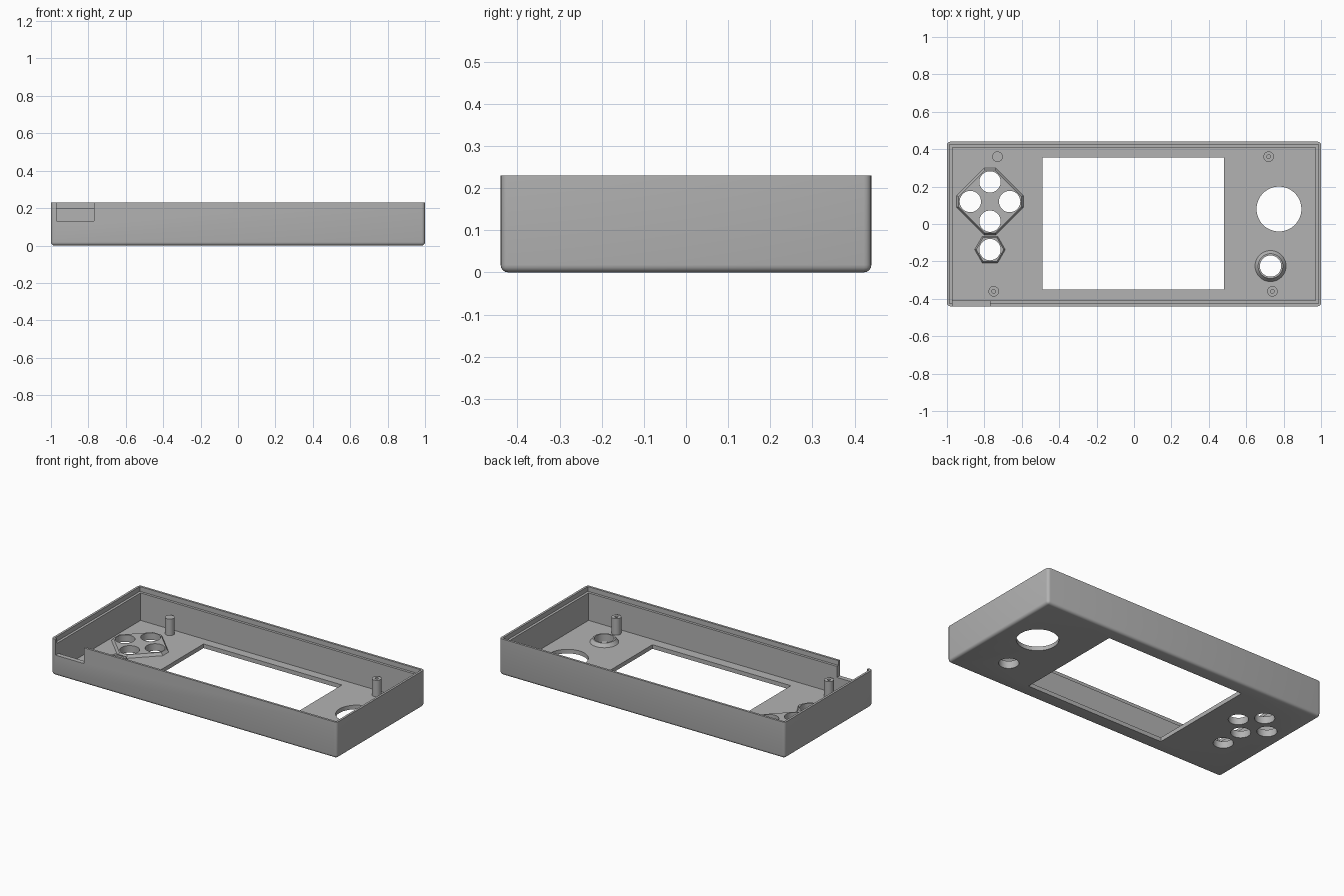
import bpy, bmesh
from math import cos, sin, pi

cube = bpy.data.objects.get("Cube")
if cube:
    bpy.data.objects.remove(cube, do_unlink=True)

W, D, H = 1.0, 0.44, 0.23      # half width, half depth, height
FLOOR, LIP = 0.026, 0.2        # floor top and lip ledge heights
PAD = FLOOR + 0.018            # top of the raised button pads

grey = bpy.data.materials.new("plain grey plastic")
grey.use_nodes = True
grey.diffuse_color = (0.45, 0.45, 0.45, 1)
grey.node_tree.nodes["Principled BSDF"].inputs["Base Color"].default_value = (0.45, 0.45, 0.45, 1)


def make(name, bm):
    bmesh.ops.recalc_face_normals(bm, faces=bm.faces)
    mesh = bpy.data.meshes.new(name)
    bm.to_mesh(mesh)
    bm.free()
    mesh.materials.append(grey)
    ob = bpy.data.objects.new(name, mesh)
    bpy.context.collection.objects.link(ob)
    return ob


def prism(name, centre, outline, z0, z1, taper=1.0):
    """Extrude an outline around a centre, shrinking it towards the top."""
    bm = bmesh.new()
    cx, cy = centre
    low = [bm.verts.new((cx + x, cy + y, z0)) for x, y in outline]
    high = [bm.verts.new((cx + x * taper, cy + y * taper, z1)) for x, y in outline]
    bm.faces.new(low)
    bm.faces.new(high)
    n = len(outline)
    for i in range(n):
        j = (i + 1) % n
        bm.faces.new((low[i], low[j], high[j], high[i]))
    return make(name, bm)


def ring(r, n=48):
    return [(r * cos(2 * pi * i / n), r * sin(2 * pi * i / n)) for i in range(n)]


def box(name, x0, x1, y0, y1, z0, z1):
    return prism(name, (0, 0), [(x0, y0), (x1, y0), (x1, y1), (x0, y1)], z0, z1)


def cut(target, cutter):
    """Subtract the cutter for good and remove it."""
    mod = target.modifiers.new("cut", "BOOLEAN")
    mod.operation, mod.solver, mod.object = "DIFFERENCE", "EXACT", cutter
    dg = bpy.context.evaluated_depsgraph_get()
    mesh = bpy.data.meshes.new_from_object(target.evaluated_get(dg))
    target.modifiers.clear()
    target.data = mesh
    bpy.data.objects.remove(cutter, do_unlink=True)


def drill(target, centre, r, z0=-0.1, z1=0.5):
    cut(target, prism("drill", centre, ring(r), z0, z1))


# Outer shell with rounded sides and bottom edge
shell = box("case_shell", -W, W, -D, D, 0, H)
bm = bmesh.new()
bm.from_mesh(shell.data)
edges = [e for e in bm.edges if min(v.co.z for v in e.verts) < 0.01]
bmesh.ops.bevel(bm, geom=edges, offset=0.018, segments=4, profile=0.5, affect="EDGES")
bm.to_mesh(shell.data)
bm.free()

# Cavity, lip ledge, screen window and cable notch
cut(shell, box("cavity", -W + 0.03, W - 0.03, -D + 0.03, D - 0.03, FLOOR, 0.5))
cut(shell, box("lip", -W + 0.014, W - 0.014, -D + 0.014, D - 0.014, LIP, 0.5))
cut(shell, box("window", -0.49, 0.48, -0.35, 0.355, -0.1, 0.1))
cut(shell, box("notch", -0.97, -0.77, -0.6, -D + 0.05, 0.13, 0.5))

# Raised pads: clipped diamond, hexagon and round collar
PX, PY, A, B = -0.77, 0.12, 0.18, 0.03
diamond = [(A, -B), (A, B), (B, A), (-B, A), (-A, B), (-A, -B), (-B, -A), (B, -A)]
button_pad = prism("direction_button_pad", (PX, PY), diamond, FLOOR, PAD, 0.93)
single_pad = prism("single_button_pad", (PX, -0.137), ring(0.082, 6), FLOOR, PAD, 0.9)
collar = prism("round_collar", (0.73, -0.225), ring(0.083), FLOOR, PAD + 0.004, 0.8)

# Button holes
R, S = 0.057, 0.105
for dx, dy in ((S, 0), (-S, 0), (0, S), (0, -S)):
    for part in (shell, button_pad):
        drill(part, (PX + dx, PY + dy), R)
for part, centre in ((single_pad, (PX, -0.137)), (collar, (0.73, -0.225))):
    drill(shell, centre, R)
    drill(part, centre, R)
drill(shell, (0.775, 0.08), 0.12)

# Screw posts, three with pilot holes
parts = [shell, button_pad, single_pad, collar]
posts = (("back_right", -0.73, 0.36, False), ("back_left", 0.72, 0.36, True),
         ("front_right", -0.75, -0.36, True), ("front_left", 0.74, -0.36, True))
for name, x, y, pilot in posts:
    post = prism(name + "_post", (x, y), ring(0.028, 32), FLOOR - 0.004, 0.13)
    if pilot:
        drill(post, (x, y), 0.01, 0.05)
    parts.append(post)

# Smooth the curved walls, keep edges sharp
bpy.ops.object.select_all(action="DESELECT")
for ob in parts:
    ob.select_set(True)
bpy.context.view_layer.objects.active = shell
bpy.ops.object.shade_smooth_by_angle(angle=pi / 6)
